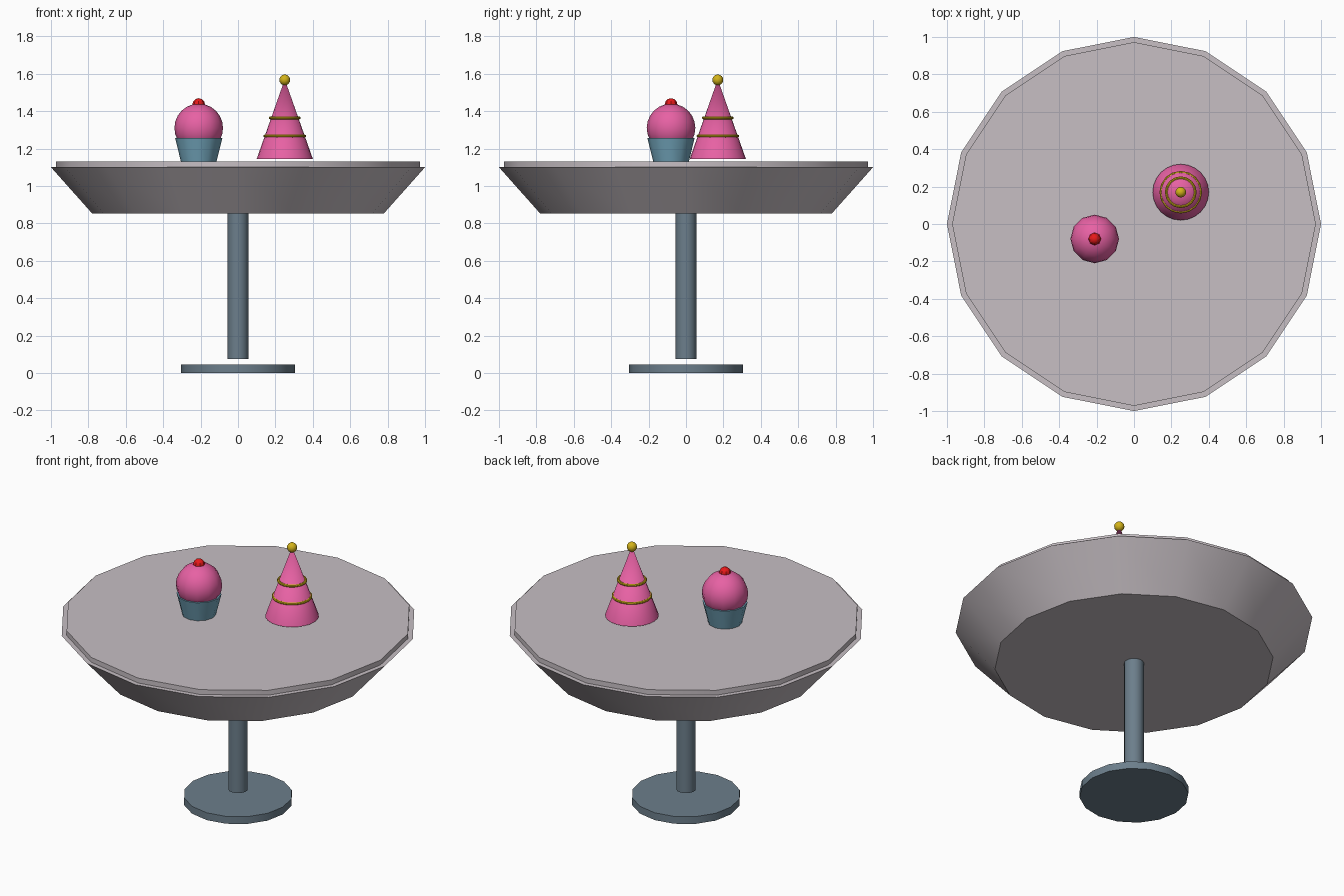
import bpy
import math

cube = bpy.data.objects.get("Cube")
if cube:
    bpy.data.objects.remove(cube, do_unlink=True)


def material(name, rgb):
    mat = bpy.data.materials.new(name)
    mat.use_nodes = True
    mat.diffuse_color = (*rgb, 1)
    mat.node_tree.nodes["Principled BSDF"].inputs["Base Color"].default_value = (*rgb, 1)
    return mat


stone = material("pale grey", (0.57, 0.52, 0.55))
steel = material("slate blue", (0.15, 0.21, 0.26))
pink = material("pink", (0.80, 0.12, 0.37))
blue = material("light blue", (0.17, 0.38, 0.50))
gold = material("gold", (0.65, 0.45, 0.01))
red = material("red", (0.80, 0.01, 0.01))


def finish(name, mat):
    obj = bpy.context.object
    obj.name = name
    obj.data.materials.append(mat)
    bpy.ops.object.shade_smooth_by_angle(angle=math.radians(32))
    return obj


def tapered(name, mat, r_low, r_high, z_low, z_high, x=0, y=0, sides=16):
    """Upright cylinder, frustum or cone between two heights."""
    bpy.ops.mesh.primitive_cone_add(
        vertices=sides, radius1=r_low, radius2=r_high, depth=z_high - z_low,
        location=(x, y, (z_low + z_high) / 2))
    return finish(name, mat)


def ball(name, mat, radius, x, y, z, segments=12, rings=8):
    bpy.ops.mesh.primitive_uv_sphere_add(
        segments=segments, ring_count=rings, radius=radius, location=(x, y, z))
    return finish(name, mat)


# Table
tapered("foot_disc", steel, 0.305, 0.305, 0, 0.045)
tapered("post", steel, 0.055, 0.055, 0.075, 0.87)
tapered("table_body", stone, 0.78, 1.0, 0.853, 1.10)
tapered("table_top", stone, 0.972, 0.972, 1.09, 1.13)

# Cupcake
cx, cy = -0.21, -0.08
tapered("cupcake_case", blue, 0.095, 0.126, 1.13, 1.255, cx, cy, sides=12)
ball("cupcake_icing", pink, 0.13, cx, cy, 1.31, segments=12, rings=12)
ball("cherry", red, 0.034, cx, cy, 1.435, segments=8, rings=6)

# Party hat
hx, hy, base, tip, base_radius = 0.25, 0.17, 1.145, 1.57, 0.15
tapered("hat_cone", pink, base_radius, 0, base, tip, hx, hy, sides=24)
ball("hat_bobble", gold, 0.029, hx, hy, 1.567)
for name, radius, z in (("low", 0.132, 1.17), ("middle", 0.106, 1.267), ("high", 0.077, 1.364)):
    bpy.ops.mesh.primitive_torus_add(
        major_radius=radius, minor_radius=0.008, major_segments=16,
        minor_segments=8, location=(hx, hy, z))
    finish("hat_band_" + name, gold)
